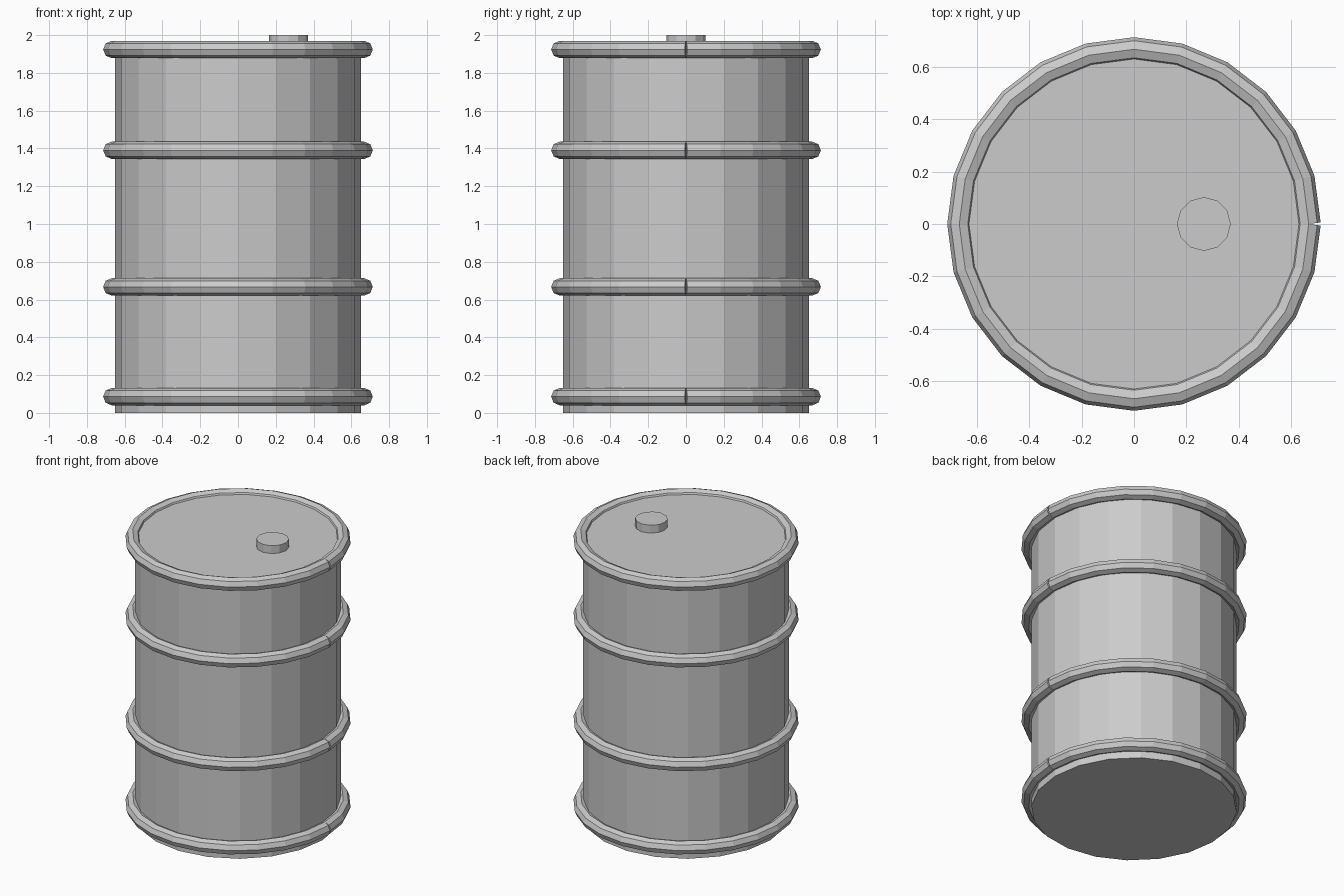
import bpy, bmesh
from math import sin, cos, radians

if "Cube" in bpy.data.objects:
    bpy.data.objects.remove(bpy.data.objects["Cube"])

RING_PATH_R, TUBE_R = 0.668, 0.046
RING_STEPS, TUBE_SIDES = 24, 8


def cylinder(name, sides, radius, z0, z1, x=0.0):
    bpy.ops.mesh.primitive_cylinder_add(vertices=sides, radius=radius, depth=z1 - z0,
                                        location=(x, 0, (z0 + z1) / 2))
    bpy.context.object.name = name


def hoop(name, z):
    """Open octagonal tube bent round the drum, square-cut ends leaving a thin seam at +x."""
    bm = bmesh.new()
    step = 360 / RING_STEPS
    sections = []
    for i in range(RING_STEPS + 1):
        a = radians(i * step)
        # end sections sit square to the first and last segments
        n = radians(min(max(i * step, step / 2), 360 - step / 2))
        section = []
        for j in range(TUBE_SIDES):
            t = radians(360 * j / TUBE_SIDES)
            off = TUBE_R * cos(t)
            section.append(bm.verts.new((RING_PATH_R * cos(a) + off * cos(n),
                                         RING_PATH_R * sin(a) + off * sin(n),
                                         TUBE_R * sin(t))))
        sections.append(section)
    for s0, s1 in zip(sections, sections[1:]):
        for j in range(TUBE_SIDES):
            k = (j + 1) % TUBE_SIDES
            bm.faces.new((s0[j], s1[j], s1[k], s0[k]))
    bm.faces.new(sections[0])
    bm.faces.new(sections[-1][::-1])
    bmesh.ops.recalc_face_normals(bm, faces=bm.faces)
    mesh = bpy.data.meshes.new(name)
    bm.to_mesh(mesh)
    bm.free()
    obj = bpy.data.objects.new(name, mesh)
    obj.location.z = z
    bpy.context.collection.objects.link(obj)


# Drum body with flat lid and base
cylinder("drum_body", 20, 0.65, 0.0, 1.945)

# Filler cap on the lid
cylinder("filler_cap", 12, 0.103, 1.93, 2.0, x=0.267)

# Four reinforcing hoops
for name, z in (("bottom_hoop", 0.086), ("lower_hoop", 0.667),
                ("upper_hoop", 1.39), ("top_hoop", 1.924)):
    hoop(name, z)
